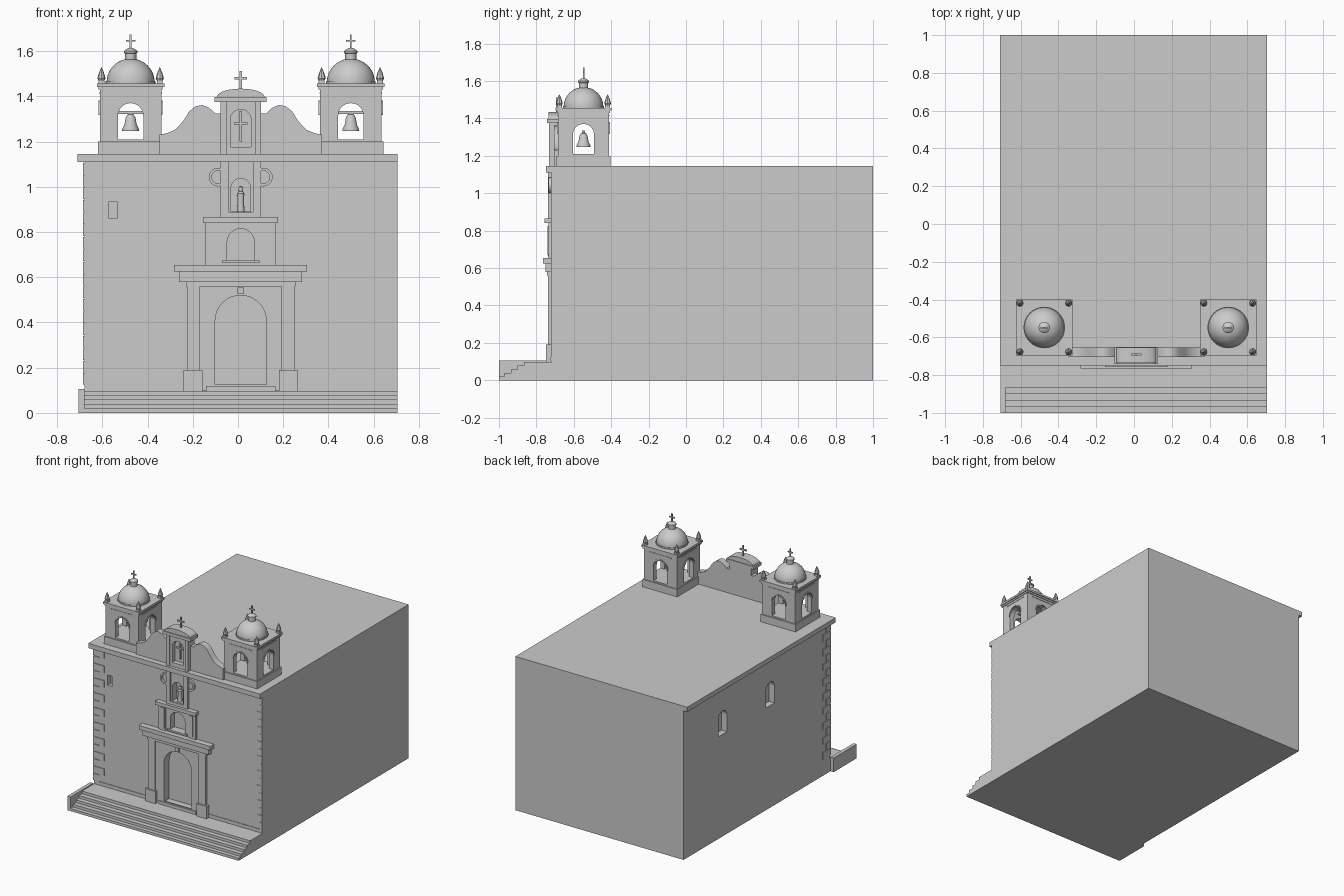
import bpy, bmesh
from math import pi, sin, cos
from mathutils import Matrix

old = bpy.data.objects.get("Cube")
if old:
    bpy.data.objects.remove(old, do_unlink=True)

stone = bpy.data.materials.new("grey stone")
stone.use_nodes = True
GREY = (0.6, 0.6, 0.6, 1)
stone.diffuse_color = GREY
stone.node_tree.nodes["Principled BSDF"].inputs["Base Color"].default_value = GREY

CX = 0.012            # axis of the portal and gable
WALL = -0.72          # front wall plane
LEFT, RIGHT, ROOF = -0.68, 0.705, 1.145


def finish(name, bm, smooth=False):
    bmesh.ops.recalc_face_normals(bm, faces=bm.faces)
    me = bpy.data.meshes.new(name)
    bm.to_mesh(me)
    bm.free()
    me.materials.append(stone)
    ob = bpy.data.objects.new(name, me)
    bpy.context.collection.objects.link(ob)
    if smooth:
        bpy.ops.object.select_all(action='DESELECT')
        ob.select_set(True)
        bpy.context.view_layer.objects.active = ob
        bpy.ops.object.shade_smooth_by_angle(angle=0.6)
    return ob


def prism(name, pts, t0, t1, axis='y', smooth=False):
    """Extrude a flat outline from t0 to t1 along x or y."""
    bm = bmesh.new()
    put = (lambda u, v, t: (u, t, v)) if axis == 'y' else (lambda u, v, t: (t, u, v))
    a = [bm.verts.new(put(u, v, t0)) for u, v in pts]
    b = [bm.verts.new(put(u, v, t1)) for u, v in pts]
    bm.faces.new(a)
    bm.faces.new(b[::-1])
    for i in range(len(a)):
        j = (i + 1) % len(a)
        bm.faces.new((a[i], b[i], b[j], a[j]))
    return finish(name, bm, smooth)


def box(name, x0, x1, y0, y1, z0, z1):
    return prism(name, [(x0, z0), (x1, z0), (x1, z1), (x0, z1)], y0, y1)


def slab(name, half, y0, z0, z1, y1=WALL):
    return box(name, CX - half, CX + half, y0, y1, z0, z1)


def pair(name, near, far, y0, z0, z1, y1=WALL):
    """Two boxes mirrored about the portal axis."""
    for side, s in (("right", -1), ("left", 1)):
        xs = sorted((CX + s * near, CX + s * far))
        box(f"{side}_{name}", *xs, y0, y1, z0, z1)


def lathe(name, profile, loc, n=32, closed=False, turn=0):
    bm = bmesh.new()
    vs = [bm.verts.new((r, 0, z)) for r, z in profile]
    es = [bm.edges.new(e) for e in zip(vs, vs[1:])]
    if closed:
        es.append(bm.edges.new((vs[-1], vs[0])))
    bmesh.ops.spin(bm, geom=vs + es, cent=(0, 0, 0), axis=(0, 0, 1), angle=2 * pi, steps=n)
    bmesh.ops.remove_doubles(bm, verts=bm.verts, dist=1e-5)
    bm.transform(Matrix.Translation(loc) @ Matrix.Rotation(turn, 4, 'X'))
    return finish(name, bm, True)


def arc(c, r, spring, n=16):
    return [(c + r * cos(pi * i / n), spring + r * sin(pi * i / n)) for i in range(n + 1)]


def arch(c, r, z0, top):
    return [(c - r, z0), (c + r, z0)] + arc(c, r, top - r)


def cut(ob, cutters):
    for c in cutters:
        m = ob.modifiers.new("cut", 'BOOLEAN')
        m.operation, m.solver, m.object = 'DIFFERENCE', 'EXACT', c
    me = bpy.data.meshes.new_from_object(ob.evaluated_get(bpy.context.evaluated_depsgraph_get()))
    ob.modifiers.clear()
    ob.data = me


def discard(cutters):
    for c in cutters:
        bpy.data.objects.remove(c, do_unlink=True)


def cross(name, x, y, z0, z1, half, bar, w=0.005):
    box(name + "_post", x - w, x + w, y - w, y + w, z0, z1)
    box(name + "_bar", x - half, x + half, y - w, y + w, bar - w, bar + w)


# Main hall, portal panels and recesses
hall = box("hall", LEFT, RIGHT, WALL, 1, 0, ROOF)
panels = [slab("door_panel", 0.18, -0.728, 0.1, 0.575),
          slab("middle_panel", 0.155, -0.728, 0.655, 0.84),
          slab("upper_panel", 0.09, -0.728, 0.865, 1.11)]
holes = [prism("cut_door", arch(CX, 0.113, 0.12, 0.52), -0.8, -0.665),
         prism("cut_middle", arch(CX, 0.06, 0.675, 0.815), -0.8, -0.68),
         prism("cut_upper", arch(CX, 0.043, 0.89, 1.037), -0.8, -0.675),
         box("cut_window", -0.57, -0.535, -0.8, -0.68, 0.86, 0.935)]
holes += [prism("cut_side", arch(y, 0.05, 0.76, 0.935), -0.8, -0.635, 'x') for y in (0.54, -0.02)]
for ob in [hall] + panels:
    cut(ob, holes)
discard(holes)

# Roof cornice, plinth, steps and side wall
box("front_cornice", -0.71, RIGHT, -0.748, WALL, 1.11, ROOF)
box("side_cornice", -0.71, LEFT, WALL, 1, 1.11, ROOF)
box("plinth", LEFT, RIGHT, -0.724, WALL, 0.1, 0.125)
steps = [(WALL, 0)]
for i, y in enumerate((-1, -0.97, -0.935, -0.9, -0.865)):
    steps += [(y, i * 0.0195), (y, (i + 1) * 0.0195)]
steps.append((WALL, 0.0975))
prism("front_steps", steps, LEFT, RIGHT, 'x')
box("step_wall", -0.706, LEFT, -1, -0.73, 0, 0.105)

# Alternating corner stones
N = 18
h = (1.11 - 0.125) / N
for i in range(N):
    z0, w = 0.125 + i * h, (0.045, 0.085)[i % 2]
    z1 = z0 + h - 0.004
    box("right_corner_stone", LEFT - 0.005, LEFT + w, WALL - 0.005, WALL + 0.13 - w, z0, z1)
    box("left_corner_stone", RIGHT - w / 2, RIGHT, WALL - 0.003, WALL, z0, z1)

# Door surround
pair("door_pedestal", 0.17, 0.252, -0.748, 0.0975, 0.19)
pair("door_pilaster", 0.18, 0.238, -0.738, 0.19, 0.575)
slab("door_threshold", 0.153, -0.735, 0.0975, 0.12, -0.68)
slab("keystone", 0.015, -0.736, 0.525, 0.555)
slab("lower_architrave", 0.243, -0.742, 0.56, 0.58)
slab("upper_architrave", 0.272, -0.75, 0.58, 0.625)
slab("door_cornice", 0.294, -0.765, 0.625, 0.655)

# Middle tier
pair("middle_pilaster", 0.096, 0.153, -0.734, 0.655, 0.84)
pair("middle_pilaster_face", 0.104, 0.13, -0.74, 0.67, 0.825)
slab("middle_sill", 0.082, -0.738, 0.662, 0.675, -0.68)
slab("middle_cornice", 0.166, -0.757, 0.84, 0.866)

# Upper niche with figure and scrolls
pair("upper_pilaster", 0.055, 0.09, -0.737, 0.866, 1.11)
slab("upper_sill", 0.062, -0.737, 0.866, 0.888, -0.675)
lathe("niche_figure", [(0, 0.89), (0.017, 0.89), (0.014, 0.94), (0.016, 0.97), (0.008, 0.98),
                       (0.011, 0.99), (0.008, 1.0), (0, 1.003)], (CX, -0.7, 0), 16)
for s in (-1, 1):
    lathe("scroll", [(0.028, -0.008), (0.041, -0.008), (0.041, 0.008), (0.028, 0.008)],
          (CX + s * 0.1, -0.727, 1.043), 32, True, pi / 2)

# Curved gable
half = [(0.36, 1.23), (0.33, 1.236), (0.29, 1.252), (0.255, 1.29), (0.228, 1.333), (0.2, 1.356),
        (0.17, 1.362), (0.14, 1.35), (0.113, 1.325), (0.08, 1.325)]
outline = [(CX - 0.36, ROOF)] + [(CX - d, z) for d, z in half]
outline += [(CX + d, z) for d, z in half[::-1]] + [(CX + 0.36, ROOF)]
prism("gable", outline, -0.705, -0.655, smooth=True)
centre = slab("gable_centre", 0.09, -0.725, ROOF, 1.378, -0.655)
niche = prism("cut_gable", arch(CX, 0.046, 1.175, 1.342), -0.8, -0.69)
cut(centre, [niche])
cut(bpy.data.objects["gable"], [niche])
discard([niche])
pair("gable_pilaster", 0.063, 0.09, -0.733, ROOF, 1.378)
cross("niche_cross", CX, -0.695, 1.2, 1.335, 0.03, 1.28)
slab("gable_cornice", 0.115, -0.742, 1.376, 1.398, -0.65)
top = [(CX + 0.105 * cos(pi * i / 20), 1.398 + 0.036 * sin(pi * i / 20)) for i in range(21)]
prism("gable_crown", top, -0.735, -0.655, smooth=True)
cross("gable_cross", CX, -0.69, 1.43, 1.512, 0.028, 1.48)

# Bell towers
TY = -0.548


def square(name, x, r, z0, z1):
    return box(name, x - r, x + r, TY - r, TY + r, z0, z1)


for side, x in (("right", -0.475), ("left", 0.499)):
    square(side + "_tower_base", x, 0.144, ROOF, 1.2)
    tower = square(side + "_tower", x, 0.136, 1.2, 1.44)
    holes = [square("cut_room", x, 0.1, 1.21, 1.425),
             prism("cut_front", arch(x, 0.056, 1.21, 1.37), -1, 0),
             prism("cut_sides", arch(TY, 0.056, 1.21, 1.37), x - 0.3, x + 0.3, 'x')]
    cut(tower, holes)
    discard(holes)
    for k in range(4):
        ring = prism(side + "_tower_arch", arc(0, 0.064, 1.318) + arc(0, 0.056, 1.318)[::-1],
                     -0.142, -0.136)
        ring.location, ring.rotation_euler.z = (x, TY, 0), k * pi / 2
        band = box(side + "_tower_band", -0.09, 0.09, -0.139, -0.136, 1.412, 1.418)
        band.location, band.rotation_euler.z = (x, TY, 0), k * pi / 2
    square(side + "_tower_moulding", x, 0.142, 1.43, 1.442)
    square(side + "_tower_cornice", x, 0.149, 1.442, 1.457)
    # Bell on its beam
    box(side + "_bell_beam", x - 0.11, x + 0.11, TY - 0.008, TY + 0.008, 1.322, 1.336)
    lathe(side + "_bell", [(0, 1.255), (0.03, 1.255), (0.037, 1.247), (0.037, 1.255), (0.027, 1.275),
                           (0.022, 1.305), (0.014, 1.32), (0, 1.325)], (x, TY, 0), 24)
    # Dome, lantern and cross
    lathe(side + "_dome_rim", [(0, 1.457), (0.11, 1.457), (0.11, 1.467), (0, 1.467)], (x, TY, 0))
    lathe(side + "_dome", [(0.106 * cos(pi * i / 24), 1.463 + 0.104 * sin(pi * i / 24))
                           for i in range(13)], (x, TY, 0), 40)
    lathe(side + "_lantern", [(0.025, 1.555), (0.025, 1.59), (0.03, 1.592), (0.03, 1.6), (0.022, 1.607),
                              (0.01, 1.614), (0, 1.615)], (x, TY, 0), 20)
    cross(side + "_tower_cross", x, TY, 1.61, 1.673, 0.021, 1.646, 0.004)
    # Corner finials
    for sx in (-1, 1):
        for sy in (-1, 1):
            fx, fy = x + sx * 0.129, TY + sy * 0.129
            box(side + "_finial_base", fx - 0.013, fx + 0.013, fy - 0.013, fy + 0.013, 1.457, 1.47)
            lathe(side + "_finial", [(0, 1.47), (0.013, 1.47), (0.018, 1.48), (0.011, 1.505), (0, 1.53)],
                  (fx, fy, 0), 8)
